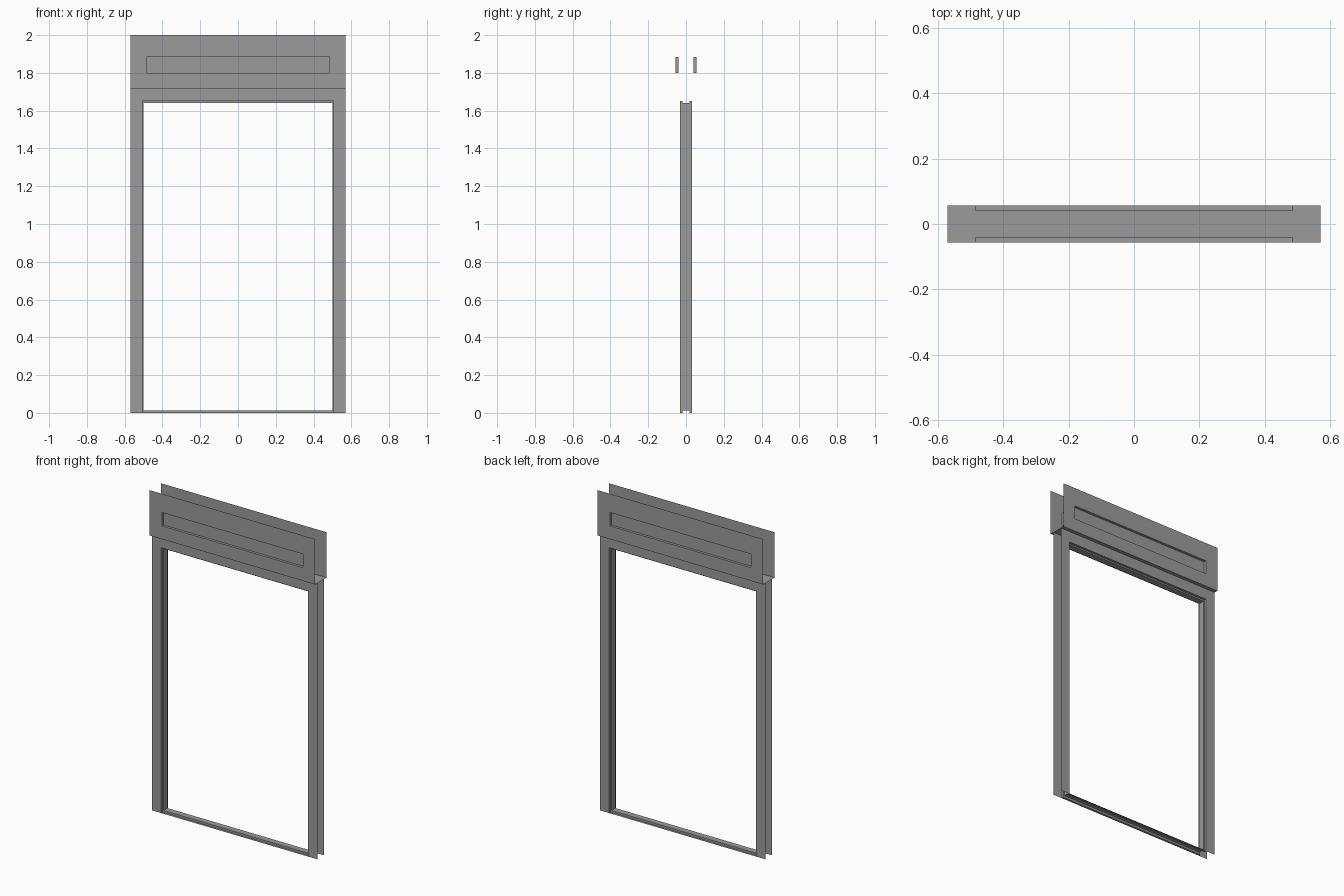
import bpy
import bmesh
from mathutils import Vector

if "Cube" in bpy.data.objects:
    bpy.data.objects.remove(bpy.data.objects["Cube"])

grey = bpy.data.materials.new("dark_grey")
grey.diffuse_color = (0.33, 0.33, 0.33, 1)
grey.use_nodes = True
grey.node_tree.nodes["Principled BSDF"].inputs["Base Color"].default_value = grey.diffuse_color


def make_object(name, quads):
    """Build a sheet mesh from (corners, facing direction) pairs."""
    bm = bmesh.new()
    for corners, facing in quads:
        face = bm.faces.new([bm.verts.new(c) for c in corners])
        face.normal_update()
        if face.normal.dot(Vector(facing)) < 0:
            face.normal_flip()
    bmesh.ops.remove_doubles(bm, verts=bm.verts, dist=0.0001)
    mesh = bpy.data.meshes.new(name)
    bm.to_mesh(mesh)
    bm.free()
    mesh.materials.append(grey)
    obj = bpy.data.objects.new(name, mesh)
    bpy.context.collection.objects.link(obj)
    return obj


def rect(r, y):
    x0, x1, z0, z1 = r
    return [(x0, y, z0), (x1, y, z0), (x1, y, z1), (x0, y, z1)]


def ring(a, ya, b, yb, facing=None):
    """Four quads joining two rectangles; faces the opening centre by default."""
    pa, pb = rect(a, ya), rect(b, yb)
    inward = [(0, 0, 1), (-1, 0, 0), (0, 0, -1), (1, 0, 0)]
    return [([pa[i], pa[(i + 1) % 4], pb[(i + 1) % 4], pb[i]], facing or inward[i])
            for i in range(4)]


W, H = 0.57, 2.0           # half width, total height
HEAD_Z, HEAD_Y = 1.718, 0.056
FRAME_Y, STOP_Y = 0.033, 0.019
OPEN = (-0.506, 0.506, 0.0, 1.65)
STOP = (-0.50, 0.50, 0.013, 1.641)

# Front and back casings around the doorway
for name, s in (("front_casing", -1), ("back_casing", 1)):
    y, f = s * FRAME_Y, (0, s, 0)
    x, top = OPEN[1], OPEN[3]
    make_object(name, [
        (rect((-W, -x, 0, top), y), f),
        (rect((x, W, 0, top), y), f),
        (rect((-W, -x, top, HEAD_Z), y), f),
        (rect((-x, x, top, HEAD_Z), y), f),
        (rect((x, W, top, HEAD_Z), y), f)])

# Stepped jamb, head and threshold lining
lining = ring(STOP, -STOP_Y, STOP, STOP_Y)
for s in (-1, 1):
    lining += ring(OPEN, s * FRAME_Y, OPEN, s * STOP_Y)
    lining += ring(OPEN, s * STOP_Y, STOP, s * STOP_Y, (0, s, 0))
make_object("door_lining", lining)

# Header boards with recessed sign panels, joined by a bottom sheet
PANEL = (-W, W, HEAD_Z, H)
RECESS = (-0.485, 0.485, 1.80, 1.884)
header = [([(-W, -HEAD_Y, HEAD_Z), (W, -HEAD_Y, HEAD_Z),
            (W, HEAD_Y, HEAD_Z), (-W, HEAD_Y, HEAD_Z)], (0, 0, -1))]
for s in (-1, 1):
    y, floor = s * HEAD_Y, s * 0.04
    header += ring(PANEL, y, RECESS, y, (0, s, 0))
    header += ring(RECESS, y, RECESS, floor)
    header.append((rect(RECESS, floor), (0, s, 0)))
make_object("header_box", header)
